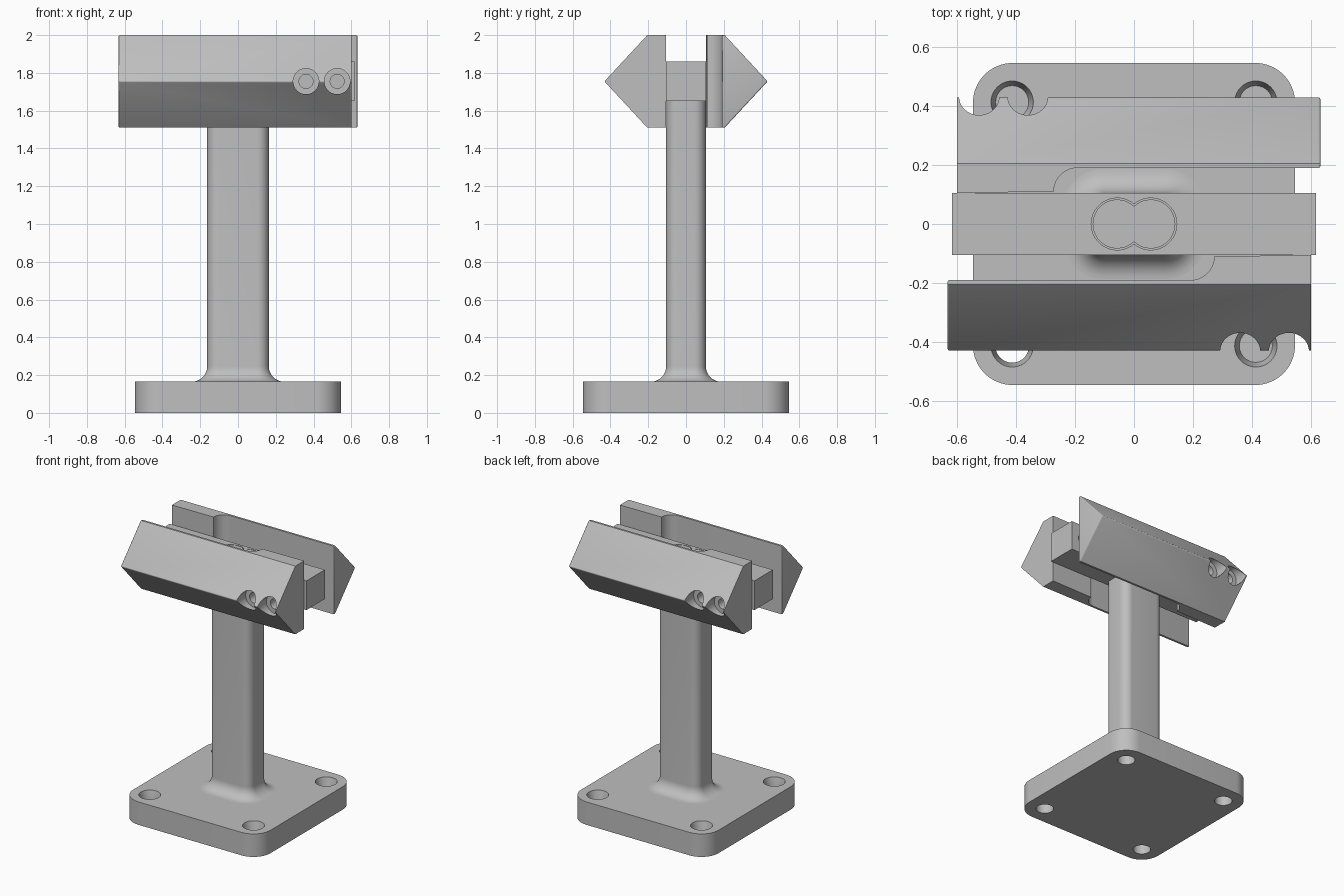
import bpy, bmesh
from math import pi, cos, sin, acos, radians
from mathutils import Matrix

cube = bpy.data.objects.get("Cube")
if cube:
    bpy.data.objects.remove(cube, do_unlink=True)

grey = bpy.data.materials.new("plain grey")
grey.use_nodes = True
COLOUR = (0.52, 0.52, 0.52, 1)
grey.diffuse_color = COLOUR
grey.node_tree.nodes["Principled BSDF"].inputs["Base Color"].default_value = COLOUR


def make(name, bm):
    bmesh.ops.recalc_face_normals(bm, faces=bm.faces[:])
    mesh = bpy.data.meshes.new(name)
    bm.to_mesh(mesh)
    bm.free()
    mesh.materials.append(grey)
    obj = bpy.data.objects.new(name, mesh)
    bpy.context.collection.objects.link(obj)
    return obj


def loft(name, rings):
    """Skin a stack of closed rings and cap both ends."""
    bm = bmesh.new()
    loops = [[bm.verts.new(p) for p in ring] for ring in rings]
    n = len(loops[0])
    for a, b in zip(loops, loops[1:]):
        for i in range(n):
            j = (i + 1) % n
            bm.faces.new((a[i], a[j], b[j], b[i]))
    bm.faces.new(loops[0][::-1])
    bm.faces.new(loops[-1])
    return make(name, bm)


def prism(name, outline, z0, z1):
    return loft(name, [[(x, y, z) for x, y in outline] for z in (z0, z1)])


def arc(cx, cy, r, a0, a1, steps=10):
    angles = [a0 + (a1 - a0) * i / steps for i in range(steps + 1)]
    return [(cx + r * cos(a), cy + r * sin(a)) for a in angles]


def rounded_rect(hx, hy, r):
    points = []
    for k, (sx, sy) in enumerate(((1, 1), (-1, 1), (-1, -1), (1, -1))):
        points += arc(sx * (hx - r), sy * (hy - r), r, k * pi / 2, (k + 1) * pi / 2)
    return points


def figure_eight(c, r):
    a = acos(-c / r)
    return arc(c, 0, r, -a, a, 32) + arc(-c, 0, r, pi - a, pi + a, 32)[1:-1]


def cone(r0, r1, start, end, along_y=False):
    """Round cutter running from start to end, along z or y."""
    bm = bmesh.new()
    bmesh.ops.create_cone(bm, cap_ends=True, segments=40, radius1=r0, radius2=r1,
                          depth=(end[1] - start[1]) if along_y else (end[2] - start[2]))
    if along_y:
        bm.transform(Matrix.Rotation(-pi / 2, 4, 'X'))
    bm.transform(Matrix.Translation([(a + b) / 2 for a, b in zip(start, end)]))
    return make("cutter", bm)


def combine(obj, other, operation='DIFFERENCE'):
    other.hide_render = True
    mod = obj.modifiers.new("cut", 'BOOLEAN')
    mod.operation, mod.object, mod.solver = operation, other, 'EXACT'
    bpy.context.view_layer.objects.active = obj
    bpy.ops.object.modifier_apply(modifier=mod.name)
    bpy.data.objects.remove(other, do_unlink=True)


# Base plate with four countersunk bolt holes
BASE_TOP = 0.165
base = prism("base_plate", rounded_rect(0.546, 0.546, 0.135), 0, BASE_TOP)
for x in (-0.413, 0.413):
    for y in (-0.413, 0.413):
        combine(base, cone(0.057, 0.057, (x, y, -0.1), (x, y, 0.3)))
        combine(base, cone(0.056, 0.072, (x, y, 0.1), (x, y, BASE_TOP + 0.001)))

# Post with a flared foot
FLARE = 0.082
rings = []
for i in range(11):
    a = pi / 2 * i / 10
    out, z = FLARE * (1 - sin(a)), BASE_TOP + FLARE * (1 - cos(a))
    rings.append([(x, y, z) for x, y in rounded_rect(0.163 + out, 0.105 + out, 0.06 + out)])
rings.append([(x, y, 1.65) for x, y in rounded_rect(0.163, 0.105, 0.06)])
post = loft("post", rings)

# Cross bar with a double-round socket, and the plug that fills it
BOLT_X = (0.36, 0.525)
bar = prism("cross_bar", [(-0.617, -0.105), (0.617, -0.105), (0.617, 0.105), (-0.617, 0.105)], 1.65, 1.86)
combine(bar, prism("cutter", figure_eight(0.057, 0.088), 1.6, 1.9))
for side in (-1, 1):
    for x in BOLT_X:
        combine(bar, cone(0.037, 0.037, (side * x, -0.2, 1.755), (side * x, 0.2, 1.755), True))
plug = prism("post_plug", figure_eight(0.057, 0.083), 1.64, 1.86)


# Clamp jaws: a wedge with an inner pad at one end and two recessed bolt holes
def jaw(name, turn):
    section = [(-0.19, 1.51), (-0.19, 2.0), (-0.205, 2.0), (-0.432, 1.755), (-0.205, 1.51)]
    wedge = loft(name, [[(x, y, z) for y, z in section] for x in (-0.632, 0.6)])
    bm = bmesh.new()
    bm.from_mesh(wedge.data)
    edges = [e for e in bm.edges
             if all(v.co.x < -0.6 for v in e.verts) or all(v.co.y < -0.4 for v in e.verts)]
    bmesh.ops.bevel(bm, geom=edges, offset=0.007, segments=3, profile=0.5, affect='EDGES')
    bm.to_mesh(wedge.data)
    bm.free()
    pad = [(0.6, -0.2), (0.6, -0.105)] + arc(0.192, -0.11, 0.08, 0, -pi / 2) + [(0.192, -0.2)]
    combine(wedge, prism("cutter", pad, 1.51, 2.0), 'UNION')
    for x in BOLT_X:
        combine(wedge, cone(0.068, 0.068, (x, -0.5, 1.755), (x, -0.33, 1.755), True))
        combine(wedge, cone(0.037, 0.037, (x, -0.4, 1.755), (x, 0, 1.755), True))
    wedge.data.transform(Matrix.Rotation(turn, 4, 'Z'))
    return wedge


jaws = [jaw("front_jaw", 0), jaw("back_jaw", pi)]

# Smooth the rounded surfaces, keep the edges sharp
bpy.ops.object.select_all(action='DESELECT')
for obj in [base, post, bar, plug] + jaws:
    obj.select_set(True)
bpy.context.view_layer.objects.active = base
bpy.ops.object.shade_smooth_by_angle(angle=radians(32))
